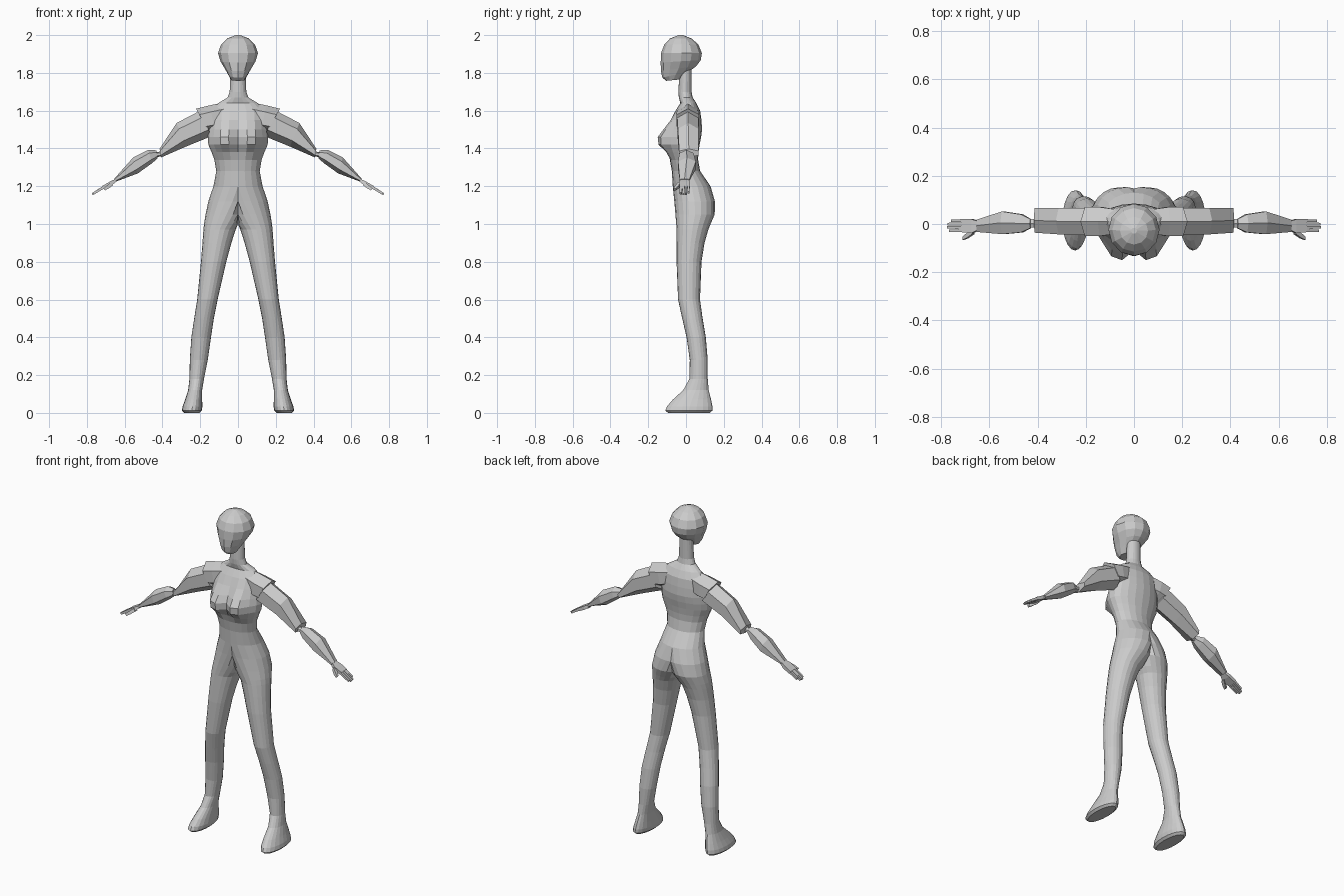
import bpy, bmesh
from math import sin, cos, pi, exp


def loft(name, rings, mirror=True, open_mid=False):
    """Skin a list of point rings, cap both ends, optionally mirror in x."""
    bm = bmesh.new()
    rows = [[bm.verts.new(p) for p in r] for r in rings]
    n = len(rows[0])
    for a, b in zip(rows, rows[1:]):
        for i in range(n):
            j = (i + 1) % n
            bm.faces.new((a[i], a[j], b[j], b[i]))
    bm.faces.new(rows[0])
    bm.faces.new(rows[-1])
    bmesh.ops.recalc_face_normals(bm, faces=bm.faces)
    if open_mid:
        mid = [f for f in bm.faces if all(v.co.x < 1e-5 for v in f.verts)]
        bmesh.ops.delete(bm, geom=mid, context='FACES')
        bmesh.ops.remove_doubles(bm, verts=bm.verts, dist=1e-4)
    me = bpy.data.meshes.new(name)
    bm.to_mesh(me)
    bm.free()
    ob = bpy.data.objects.new(name, me)
    bpy.context.collection.objects.link(ob)
    if mirror:
        m = ob.modifiers.new("mirror", 'MIRROR')
        m.use_clip = True
        m.merge_threshold = 0.001
    return ob


def flat_ring(z, x0, x1, yf, yb, n, tilt=0.0):
    """Horizontal oval between x0..x1 and yf..yb, tilted along y."""
    pts = []
    for i in range(n):
        t = 2 * pi * i / n
        y = (yf + yb) / 2 + sin(t) * (yb - yf) / 2
        pts.append(((x0 + x1) / 2 + cos(t) * (x1 - x0) / 2, y, z + tilt * (y - yf)))
    return pts


def arm_ring(top, bot, yf, yb, n=6, phase=0.0):
    """Cross-section of an arm between a top and a bottom (x, z) point."""
    ang = [2 * pi * i / n + phase for i in range(n)]
    mc = max(abs(cos(a)) for a in ang)
    ms = max(abs(sin(a)) for a in ang)
    pts = []
    for a in ang:
        c, s = cos(a) / mc / 2, sin(a) / ms / 2
        pts.append(((top[0] + bot[0]) / 2 + c * (top[0] - bot[0]),
                    (yf + yb) / 2 + s * (yb - yf),
                    (top[1] + bot[1]) / 2 + c * (top[1] - bot[1])))
    return pts


# Body: half torso running into one leg and foot, mirrored
# (z, inner x, outer x, front y, back y); inner x below 0 is cut at the middle
torso = [(1.82, .04, -.035, .03), (1.70, .044, -.04, .03), (1.67, .055, -.038, .035),
         (1.64, .105, -.03, .055), (1.60, .145, -.055, .075), (1.55, .15, -.075, .082),
         (1.50, .155, -.09, .085), (1.46, .16, -.10, .08), (1.42, .157, -.10, .072),
         (1.38, .14, -.092, .066), (1.34, .125, -.085, .064), (1.28, .115, -.075, .075),
         (1.20, .13, -.07, .13)]
legs = [(1.12, -.10, .157, -.062, .153), (1.05, -.05, .172, -.056, .152),
        (1.0, -.012, .18, -.052, .13), (.97, .012, .183, -.05, .118),
        (.90, .035, .188, -.05, .098), (.80, .062, .196, -.05, .082),
        (.60, .108, .216, -.042, .074), (.50, .128, .232, -.02, .088),
        (.40, .143, .247, .003, .105), (.28, .16, .255, .02, .115),
        (.18, .18, .257, .018, .115), (.12, .19, .264, -.015, .12),
        (.07, .19, .28, -.07, .133), (.035, .188, .293, -.10, .14),
        (.012, .192, .297, -.11, .14), (0, .205, .285, -.095, .125)]
rows = [(z, -x, x, f, b) for z, x, f, b in torso] + legs
body = []
for row in rows:
    ring = []
    for x, y, z in flat_ring(*row, 20):
        x = max(x, 0.0)
        if y < 0 and 1.3 < z < 1.62:   # bust
            spread = .055 if z < 1.44 else .085
            y -= .068 * exp(-((x - .07) / .05) ** 2 - ((z - 1.44) / spread) ** 2)
        ring.append((x, y, z))
    body.append(ring)
loft("body", body, open_mid=True)

# Head: faceted egg with the jaw sloping up to the back
head = [(1.758, .035, -.105, -.03, .1), (1.775, .052, -.125, .015, .22),
        (1.81, .07, -.133, .055, .14), (1.855, .093, -.134, .078, .06),
        (1.905, .106, -.132, .084, 0), (1.95, .09, -.115, .066, 0),
        (1.982, .058, -.085, .03, 0), (2.0, .012, -.04, -.016, 0)]
loft("head", [flat_ring(z, -x, x, f, b, 12, t) for z, x, f, b, t in head], mirror=False)

# Shoulder cap, reaching into the chest
loft("shoulder", [arm_ring((.07, 1.645), (.08, 1.50), -.04, .06),
                  arm_ring((.15, 1.628), (.12, 1.49), -.05, .07),
                  arm_ring((.222, 1.61), (.152, 1.485), -.05, .07)])

# Upper arm
loft("upper_arm", [arm_ring((.20, 1.60), (.14, 1.465), -.047, .066),
                   arm_ring((.325, 1.535), (.275, 1.41), -.043, .066),
                   arm_ring((.415, 1.398), (.408, 1.352), -.036, .066)])

# Elbow pin
loft("elbow", [arm_ring((.40, 1.385), (.395, 1.36), -.015, .02),
               arm_ring((.45, 1.378), (.44, 1.352), -.015, .02)])

# Forearm
loft("forearm", [arm_ring((.432, 1.39), (.425, 1.348), -.017, .02),
                 arm_ring((.475, 1.393), (.455, 1.322), -.035, .04),
                 arm_ring((.555, 1.352), (.53, 1.268), -.042, .052),
                 arm_ring((.655, 1.24), (.645, 1.225), -.033, .018)])


def box_limb(name, sections):
    return loft(name, [arm_ring(*s, 4, pi / 4) for s in sections])


# Hand: palm, four fingers, thumb
box_limb("palm", [((.65, 1.238), (.643, 1.225), -.025, .012),
                  ((.675, 1.226), (.665, 1.208), -.038, .02),
                  ((.717, 1.202), (.708, 1.187), -.034, .021)])
for k, tip in enumerate((.768, .775, .773, .76)):
    y = -.034 + .0138 * k
    zt = 1.2 - (tip - .71) * .58
    box_limb("finger_%d" % (k + 1), [((.712, 1.203), (.705, 1.19), y, y + .0125),
                                     ((tip, zt), (tip - .006, zt - .01), y + .001, y + .0115)])
box_limb("thumb", [((.672, 1.222), (.662, 1.205), -.042, -.02),
                   ((.695, 1.203), (.685, 1.188), -.058, -.038),
                   ((.712, 1.188), (.704, 1.178), -.066, -.053)])
